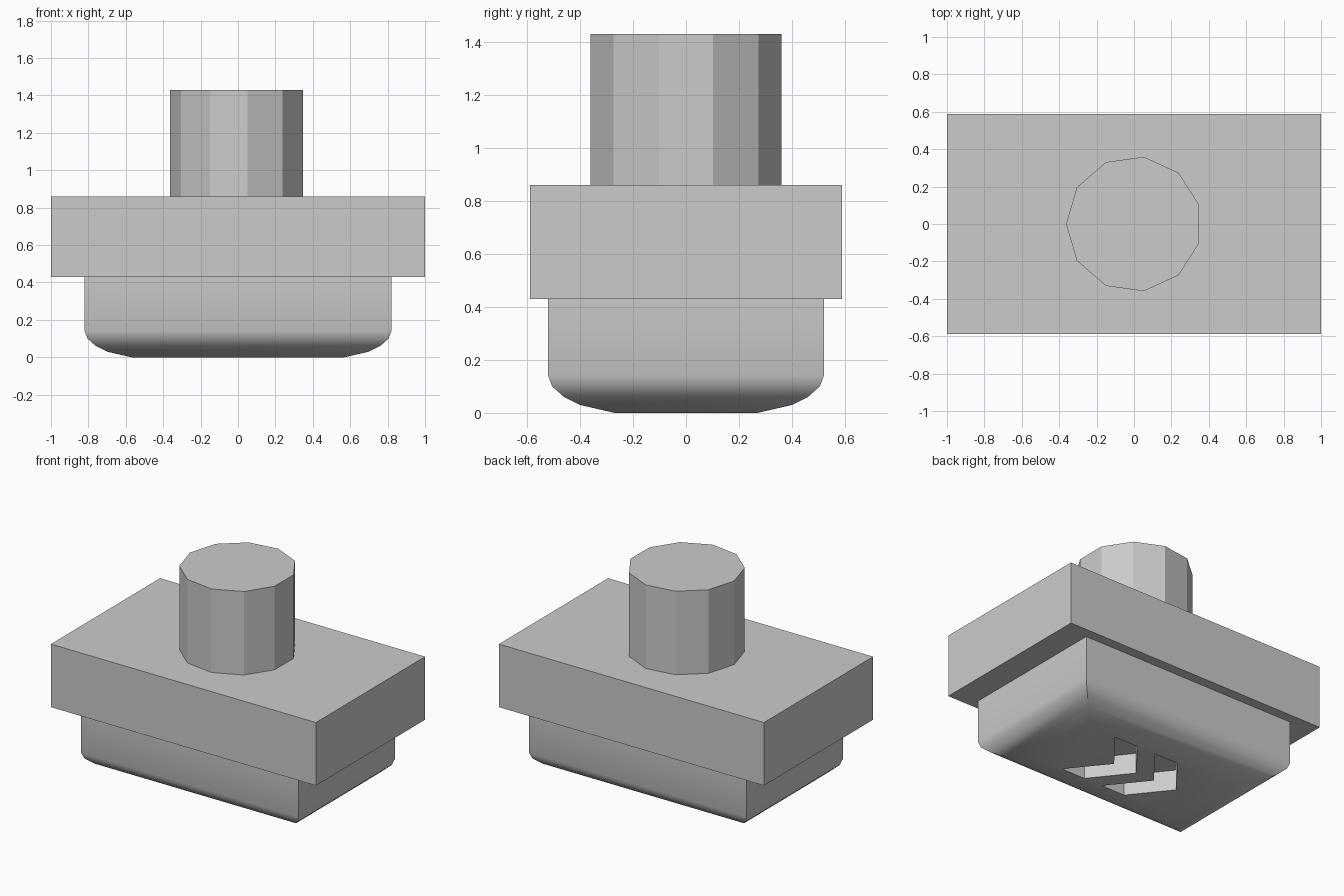
import bpy, bmesh
from math import pi, cos, sin, radians

default = bpy.data.objects.get("Cube")
if default:
    bpy.data.objects.remove(default, do_unlink=True)

GREY = (0.6, 0.6, 0.6, 1)
grey = bpy.data.materials.new("plain grey")
grey.use_nodes = True
grey.diffuse_color = GREY
grey.node_tree.nodes["Principled BSDF"].inputs["Base Color"].default_value = GREY


def loft(name, loops):
    """Skin a stack of matching point loops and cap both ends."""
    bm = bmesh.new()
    rings = [[bm.verts.new(p) for p in loop] for loop in loops]
    for low, high in zip(rings, rings[1:]):
        for i in range(len(low)):
            j = (i + 1) % len(low)
            bm.faces.new((low[i], low[j], high[j], high[i]))
    bm.faces.new(rings[0][::-1])
    bm.faces.new(rings[-1])
    bmesh.ops.recalc_face_normals(bm, faces=bm.faces[:])
    mesh = bpy.data.meshes.new(name)
    bm.to_mesh(mesh)
    bm.free()
    obj = bpy.data.objects.new(name, mesh)
    bpy.context.collection.objects.link(obj)
    mesh.materials.append(grey)
    return obj


def prism(name, outline, z0, z1):
    return loft(name, [[(x, y, z) for x, y in outline] for z in (z0, z1)])


def rectangle(hx, hy):
    return [(-hx, -hy), (hx, -hy), (hx, hy), (-hx, hy)]


# Upper block
prism("upper_block", rectangle(1, 0.588), 0.43, 0.86)

# Eleven-sided post
SIDES, RADIUS = 11, 0.363
angles = [pi + 2 * pi * i / SIDES for i in range(SIDES)]
prism("post", [(RADIUS * cos(a), RADIUS * sin(a)) for a in angles], 0.86, 1.43)

# Lower block with a rounded underside: (inset, height) pairs
profile = [(0.25, 0), (0.12, 0.03), (0.06, 0.06), (0.015, 0.1), (0, 0.14), (0, 0.43)]
base = loft("lower_block", [
    [(x, y, z) for x, y in rectangle(0.82 - inset, 0.52 - inset)]
    for inset, z in profile])

# Two chevron recesses in the underside
chevron = [(0.365, 0.255), (0.185, 0.255), (-0.017, 0),
           (0.185, -0.255), (0.365, -0.255), (0.16, 0)]
bpy.context.view_layer.objects.active = base
for shift in (0, -0.32):
    cutter = prism("chevron_cutter", [(x + shift, y) for x, y in chevron], -0.1, 0.14)
    cutter.hide_render = True
    cut = base.modifiers.new("chevron_recess", "BOOLEAN")
    cut.operation = "DIFFERENCE"
    cut.solver = "EXACT"
    cut.object = cutter
    bpy.ops.object.modifier_apply(modifier=cut.name)
    bpy.data.objects.remove(cutter, do_unlink=True)

# Smooth the rounded underside, keep the corners sharp
bpy.ops.object.select_all(action="DESELECT")
base.select_set(True)
bpy.ops.object.shade_smooth_by_angle(angle=radians(35))
